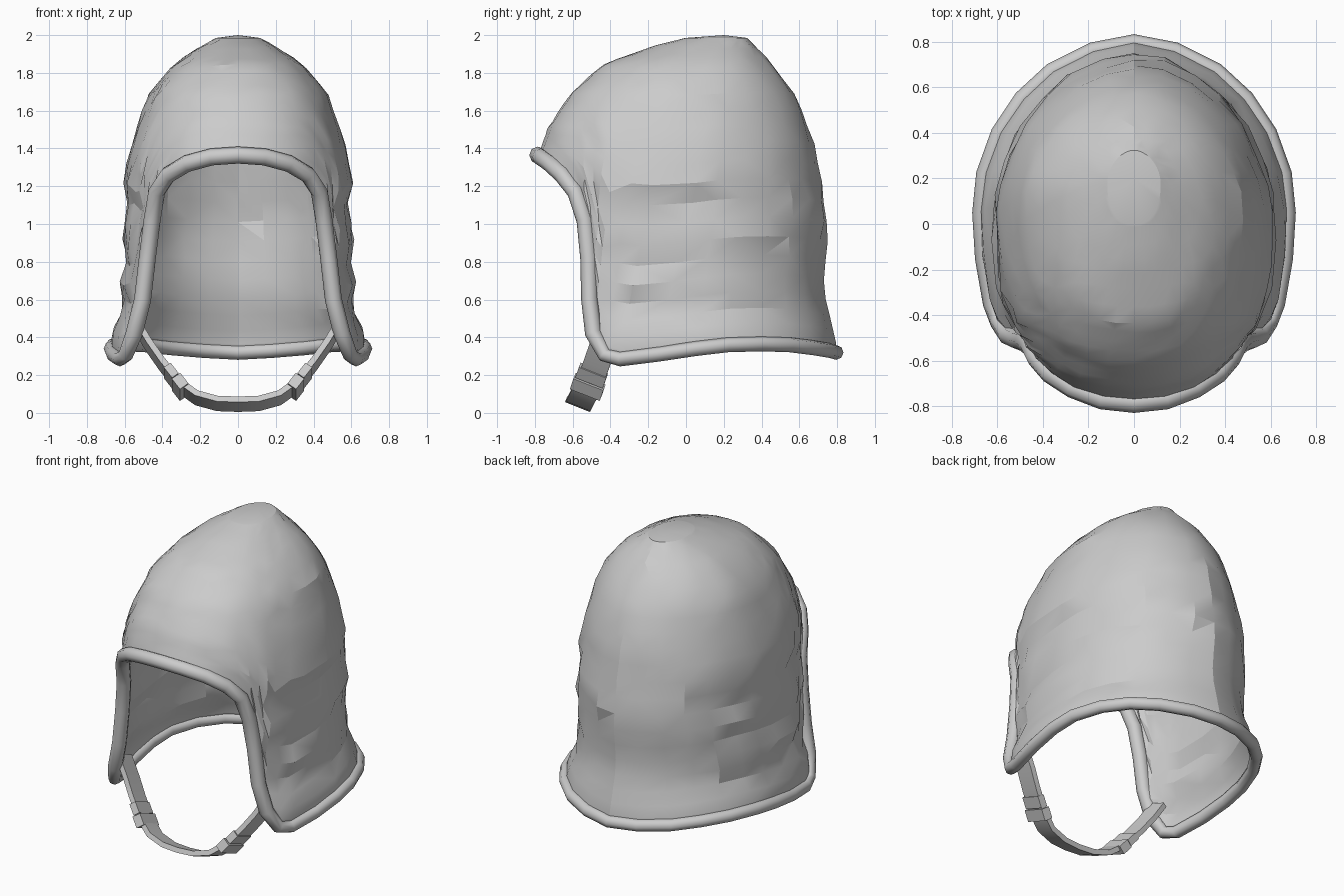
import bpy, bmesh, math, random
from mathutils import Vector

random.seed(4)
cube = bpy.data.objects.get("Cube")
if cube:
    bpy.data.objects.remove(cube)


def material(name, value):
    m = bpy.data.materials.new(name)
    m.use_nodes = True
    color = (value, value, value, 1)
    m.diffuse_color = color
    m.node_tree.nodes["Principled BSDF"].inputs["Base Color"].default_value = color
    return m


GREY = material("light grey", 0.6)


def make_object(name, bm, angle):
    bmesh.ops.recalc_face_normals(bm, faces=bm.faces)
    mesh = bpy.data.meshes.new(name)
    bm.to_mesh(mesh)
    bm.free()
    mesh.materials.append(GREY)
    ob = bpy.data.objects.new(name, mesh)
    bpy.context.collection.objects.link(ob)
    bpy.ops.object.select_all(action='DESELECT')
    ob.select_set(True)
    bpy.context.view_layer.objects.active = ob
    bpy.ops.object.shade_smooth_by_angle(angle=math.radians(angle))
    return ob


def skin(bm, rings):
    # joins a list of equal rings of points with quads
    loops = [[bm.verts.new(p) for p in ring] for ring in rings]
    n = len(loops[0])
    for a, b in zip(loops, loops[1:]):
        for k in range(n):
            bm.faces.new((a[k], a[(k + 1) % n], b[(k + 1) % n], b[k]))
    return loops


def capped_bar(bm, rings):
    loops = skin(bm, rings)
    bm.faces.new(loops[0])
    bm.faces.new(loops[-1])


def profile(points, z):
    # straight-line interpolation along (height, value) pairs
    if z <= points[0][0]:
        return points[0][1]
    for (z0, v0), (z1, v1) in zip(points, points[1:]):
        if z <= z1:
            return v0 + (v1 - v0) * (z - z0) / (z1 - z0)
    return points[-1][1]


# Outline of the hood at each height
SIDE = [(.36, .7), (.44, .69), (.51, .645), (.58, .615), (.68, .64), (.8, .6), (.93, .625),
        (1.08, .58), (1.2, .615), (1.43, .565), (1.7, .47), (1.85, .34), (1.95, .18), (2, .09)]
BACK = [(.36, .8), (.43, .785), (.52, .76), (.66, .72), (.8, .74), (1.07, .75), (1.2, .715),
        (1.4, .685), (1.65, .6), (1.82, .48), (2, .31)]
FRONT = [(1.36, -.77), (1.52, -.72), (1.7, -.6), (1.85, -.43), (1.95, -.15), (2, .06)]
MIDDLE = [(1.4, .04), (1.85, .1), (2, .19)]
FRONT_FULLNESS = 1.2    # above one is squarer than an ellipse
BACK_FULLNESS = .93

# Rim, from the middle of the brow round one cheek to the nape
RIM = [(0, -.785, 1.365), (.14, -.77, 1.355), (.27, -.72, 1.32), (.37, -.655, 1.26),
       (.43, -.585, 1.17), (.455, -.535, 1.02), (.48, -.515, .82), (.505, -.51, .6),
       (.55, -.49, .42), (.595, -.43, .305), (.625, -.35, .285), (.66, -.15, .31),
       (.672, .05, .34), (.655, .22, .36), (.59, .4, .365), (.49, .55, .36),
       (.36, .67, .345), (.18, .76, .33), (0, .795, .32)]
LAST = len(RIM) - 1
rim = [Vector(p) for p in RIM]
rim += [Vector((-p.x, p.y, p.z)) for p in rim[-2:0:-1]]


def axes(z, in_front):
    c = profile(MIDDLE, z)
    if in_front:
        return c, profile(SIDE, z), c - profile(FRONT, z), FRONT_FULLNESS
    return c, profile(SIDE, z), profile(BACK, z) - c, BACK_FULLNESS


def section(z, t):
    c, a, b, power = axes(z, math.cos(t) > 0)
    s, k = math.sin(t), math.cos(t)
    x = math.copysign(abs(s) ** (1 / power), s)
    y = math.copysign(abs(k) ** (1 / power), k)
    return Vector((a * x, c - b * y, z))


def section_angle(p):
    c, a, b, power = axes(p.z, p.y < profile(MIDDLE, p.z))
    y = (c - p.y) / b
    return math.atan2((abs(p.x) / a) ** power, math.copysign(abs(y) ** power, y))


# Hood shell: columns fan from the rim to the crown, with cloth wrinkles
ROWS = 22
rings = []
for r in range(ROWS + 1):
    s = (r / ROWS) ** 1.2
    ring = []
    for i, p in enumerate(rim):
        j, sign = (i, 1) if i <= LAST else (len(rim) - i, -1)
        t0 = math.pi if j == LAST else section_angle(p)
        t = t0 + (math.pi * j / LAST - t0) * s
        z = p.z + (1.985 - p.z) * math.sin(s * math.pi / 2) ** 1.1
        q = section(z, sign * t)
        q += (p - section(p.z, sign * t0)) * (1 - s) ** 5
        if r < ROWS - 1:
            out = Vector((q.x, q.y, 0)).normalized()
            wrinkle = (.012 if z < 1.3 else .006) * min(1, 4 * s)
            q += out * random.uniform(-wrinkle, wrinkle)
        ring.append(q)
    rings.append(ring)
bm = bmesh.new()
loops = skin(bm, rings)
quads = [f for f in bm.faces if random.random() < .4]
bmesh.ops.triangulate(bm, faces=quads)
crown = bm.verts.new((0, .2, 2))
for a, b in zip(loops[-1], loops[-1][1:] + loops[-1][:1]):
    bm.faces.new((a, b, crown))
hood = make_object("hood_shell", bm, 18)
solid = hood.modifiers.new("thickness", 'SOLIDIFY')
solid.thickness = .014
solid.offset = -1

# Rolled rim, thicker at the brow
bm = bmesh.new()
tube = []
for i, p in enumerate(rim):
    tangent = (rim[(i + 1) % len(rim)] - rim[i - 1]).normalized()
    outward = Vector((p.x, p.y, 0))
    u = (outward - tangent * outward.dot(tangent)).normalized()
    v = tangent.cross(u)
    radius = .045 if p.y < -.45 else .039
    tube.append([p + (u * math.cos(k * math.tau / 8) + v * math.sin(k * math.tau / 8)) * radius
                 for k in range(8)])
skin(bm, tube + tube[:1])
bmesh.ops.remove_doubles(bm, verts=bm.verts, dist=.0001)
make_object("rolled_rim", bm, 60)

# Chin strap
WIDE = Vector((0, .93, -.37))
HALF = [(.54, -.42, .47), (.47, -.44, .355), (.40, -.475, .255), (.31, -.515, .145),
        (.22, -.55, .08), (.11, -.565, .05), (0, -.57, .046)]
path = [Vector(p) for p in HALF]
path += [Vector((-p.x, p.y, p.z)) for p in path[-2::-1]]


def band(a, b, wide, thick):
    return [a + WIDE * sw * wide + b * st * thick for sw, st in ((-1, -1), (1, -1), (1, 1), (-1, 1))]


bm = bmesh.new()
strap = []
for i, p in enumerate(path):
    tangent = (path[min(i + 1, len(path) - 1)] - path[max(i - 1, 0)]).normalized()
    strap.append(band(p, tangent.cross(WIDE).normalized(), .07, .016))
capped_bar(bm, strap)
make_object("chin_strap", bm, 30)

# Strap sliders: two stacked loops on each side
for side, name in ((1, "left"), (-1, "right")):
    bm = bmesh.new()
    top, end = Vector((.375 * side, -.49, .225)), Vector((.285 * side, -.53, .11))
    normal = (end - top).cross(WIDE).normalized()
    for f0, f1, wide, thick in ((0, .48, .078, .022), (.52, 1, .085, .028)):
        capped_bar(bm, [band(top.lerp(end, f), normal, wide, thick) for f in (f0, f1)])
    make_object(name + "_strap_slider", bm, 30)
